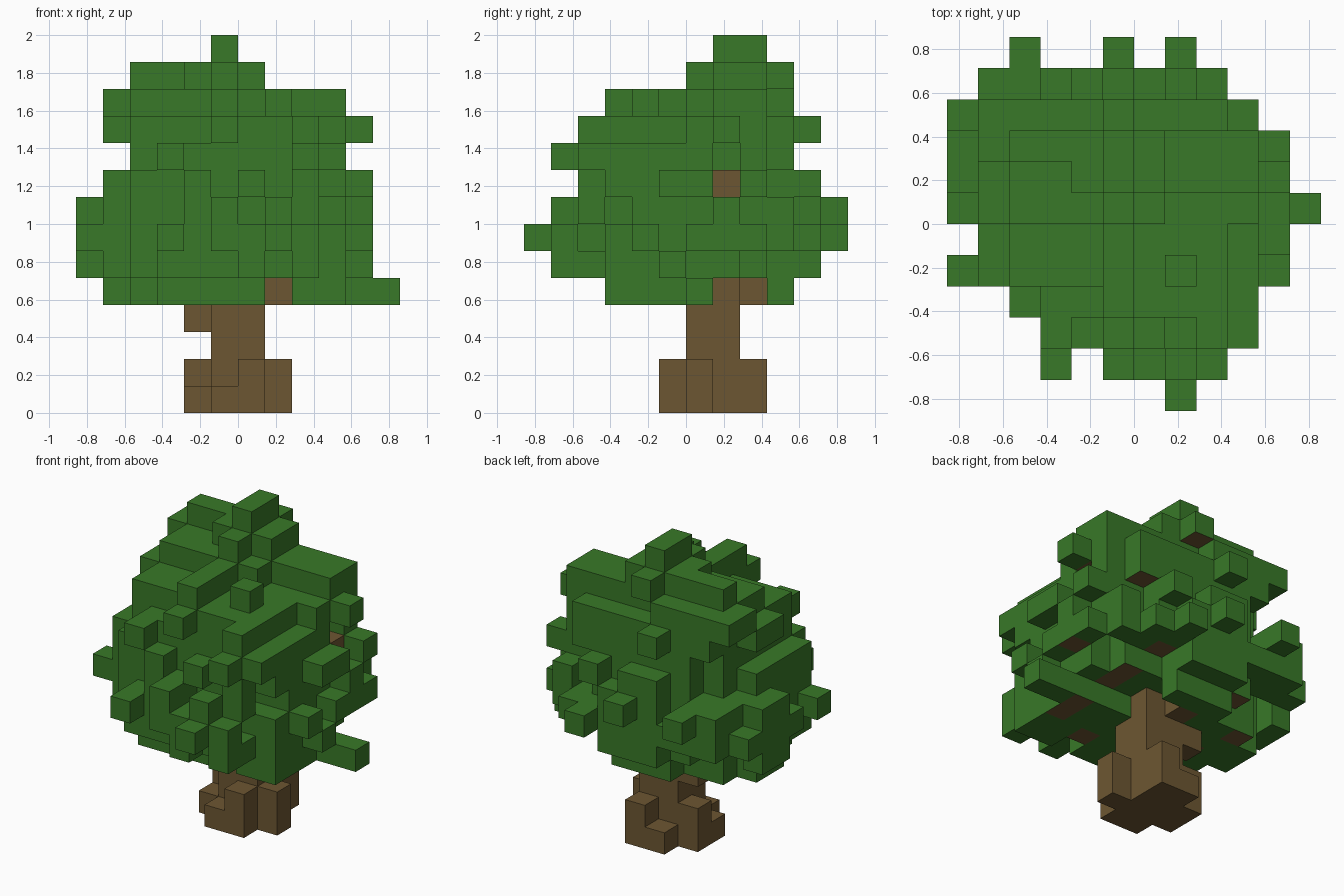
import bpy
import bmesh
import random
from mathutils import Vector

cube = bpy.data.objects.get("Cube")
if cube:
    bpy.data.objects.remove(cube, do_unlink=True)

UNIT = 1 / 7  # edge of one block
random.seed(7)


def make_material(name, rgb):
    mat = bpy.data.materials.new(name)
    mat.use_nodes = True
    color = (*rgb, 1)
    mat.diffuse_color = color
    mat.node_tree.nodes["Principled BSDF"].inputs["Base Color"].default_value = color
    return mat


def box(x, y, z):
    """Block cells inside three half-open ranges."""
    return {(i, j, k) for i in range(*x) for j in range(*y) for k in range(*z)}


def rounded_layer(k, x0, x1, y0, y1):
    """Block cells of one layer inside a rounded rectangle."""
    cx, cy, rx, ry = (x0 + x1) / 2, (y0 + y1) / 2, (x1 - x0) / 2, (y1 - y0) / 2
    return {(i, j, k) for i, j, k in box((x0, x1), (y0, y1), (k, k + 1))
            if abs((i + .5 - cx) / rx) ** 2.3 + abs((j + .5 - cy) / ry) ** 2.3 < 1.08}


def neighbours(cell):
    for axis in range(3):
        for step in (-1, 1):
            other = list(cell)
            other[axis] += step
            yield axis, step, tuple(other)


def build_blocks(name, cells, occupied, materials, woody=()):
    """Mesh of the uncovered block faces; undersides of woody cells get the second material."""
    bm = bmesh.new()
    for cell in sorted(cells):
        centre = Vector(cell) + Vector((.5, .5, .5))
        for axis, step, other in neighbours(cell):
            if other in occupied:
                continue
            n, u, v = Vector(), Vector(), Vector()
            n[axis], u[(axis + 1) % 3], v[(axis + 2) % 3] = step / 2, .5, step / 2
            corners = (-u - v, u - v, u + v, v - u)
            face = bm.faces.new([bm.verts.new((centre + n + c) * UNIT) for c in corners])
            face.material_index = int(cell in woody and axis == 2 and step < 0)
    bmesh.ops.remove_doubles(bm, verts=bm.verts, dist=UNIT / 100)
    mesh = bpy.data.meshes.new(name)
    bm.to_mesh(mesh)
    bm.free()
    for mat in materials:
        mesh.materials.append(mat)
    obj = bpy.data.objects.new(name, mesh)
    bpy.context.collection.objects.link(obj)


# Trunk: square core, flared roots and one knot under the canopy
trunk = box((-1, 1), (0, 2), (0, 5))
trunk |= box((-1, 1), (-1, 0), (0, 1)) | box((0, 1), (-1, 0), (1, 2))
trunk |= box((-1, 1), (2, 3), (0, 1)) | box((0, 1), (2, 3), (1, 2))
trunk |= box((1, 2), (0, 1), (0, 2))
trunk |= box((-2, -1), (0, 2), (0, 1)) | box((-2, -1), (1, 2), (1, 2))
trunk |= {(-2, 1, 3)}

# Branch ends seen through the leaves
branches = {(1, -2, 4), (-1, 2, 4), (3, 1, 8)}

# Gaps in the leaves
gaps = {(1, -3, 4), (4, 1, 8), (3, 1, 9)}
gaps |= box((0, 4), (2, 3), (4, 5)) | box((1, 4), (1, 4), (4, 5))
gaps |= box((1, 4), (3, 5), (5, 6)) | box((-4, -2), (3, 5), (4, 5))
gaps |= box((2, 4), (3, 5), (8, 9)) | box((-1, 1), (3, 4), (11, 12))

# Lower canopy: one rounded layer per level
leaves = set()
layers = [(-4, 4, -3, 4), (-5, 4, -4, 4), (-5, 4, -4, 4), (-5, 4, -3, 4),
          (-4, 4, -3, 4), (-4, 4, -3, 4)]
for level, bounds in enumerate(layers, start=4):
    leaves |= rounded_layer(level, *bounds)

# Random tufts one block out from the side of the canopy
for cell in sorted(leaves):
    for axis, step, other in neighbours(cell):
        inside = -5 <= other[0] < 4 and -4 <= other[1] < 5
        corner = abs(other[0] + .5) + abs(other[1] + .5) > 6
        if axis < 2 and other[2] in (5, 6, 7, 8) and inside and not corner:
            if other not in leaves and random.random() < .3:
                leaves.add(other)

# Upper canopy: stepped terraces
leaves |= box((-4, 2), (-2, 4), (10, 11)) | box((-5, -4), (0, 2), (10, 11))
leaves |= box((-1, 2), (-3, -2), (10, 11)) | box((2, 3), (-4, 4), (10, 11))
leaves |= box((3, 4), (0, 3), (10, 11))
leaves |= box((-4, 1), (0, 4), (11, 12)) | box((-5, -4), (2, 4), (11, 12))
leaves |= box((-1, 0), (-3, 0), (11, 12)) | box((1, 4), (1, 3), (11, 12))

# Crown: shoulder and tip
leaves |= box((-4, -2), (2, 3), (12, 13)) | box((-2, 1), (1, 3), (12, 13))
leaves |= box((-1, 0), (0, 4), (12, 13)) | box((-1, 0), (1, 3), (13, 14))

# Larger leaf clumps on the sides
leaves |= box((-6, -5), (1, 3), (5, 8)) | box((-6, -5), (0, 4), (6, 7))
leaves |= box((3, 6), (0, 1), (4, 5)) | box((-5, -4), (0, 2), (4, 5))
leaves |= box((3, 4), (-4, -2), (9, 10)) | box((-1, 2), (-5, -4), (6, 7))
leaves |= box((-5, -3), (3, 5), (6, 8)) | box((-2, 0), (4, 5), (5, 7))
leaves |= box((-5, -4), (0, 2), (8, 9)) | box((3, 5), (2, 3), (8, 9))

# Single leaf tufts
leaves |= {(-3, -5, 6), (-1, -5, 7), (1, -5, 7), (2, -4, 7), (1, -6, 6), (2, -5, 6),
           (-6, -2, 6), (2, -5, 9), (4, -1, 8), (4, 0, 8), (4, 2, 6), (4, -2, 6),
           (3, -3, 4), (-3, -4, 9), (-1, -4, 10), (4, 1, 10), (0, -5, 5), (2, -5, 5),
           (1, -2, 11), (-4, 5, 7), (-1, 5, 7), (1, 5, 6), (1, 4, 6), (-1, 4, 7),
           (0, 4, 7), (-2, 4, 10), (4, 0, 6), (4, 1, 6), (4, 1, 7), (4, -1, 5),
           (2, 4, 6), (-2, 4, 8), (1, 4, 8), (-3, 4, 6), (-1, -4, 7), (0, -4, 8),
           (2, 3, 9), (3, 3, 6), (3, 3, 7)}

# Leaf blocks with bare wood underneath
woody = {(3, 0, 4), (3, -1, 4), (-3, 3, 5), (-4, 3, 5), (-3, 0, 4), (-4, 2, 4),
         (4, 1, 6), (1, 3, 6), (2, 1, 5), (2, 2, 5), (3, 1, 10), (2, 3, 9), (-1, 3, 12)}

leaves -= branches | trunk | gaps
occupied = trunk | branches | leaves
bark = make_material("bark_brown", (.152, .094, .032))
leaf = make_material("leaf_green", (.040, .190, .021))
build_blocks("trunk", trunk, occupied, [bark])
build_blocks("branches", branches, occupied, [bark])
build_blocks("foliage", leaves, occupied, [leaf, bark], woody)
